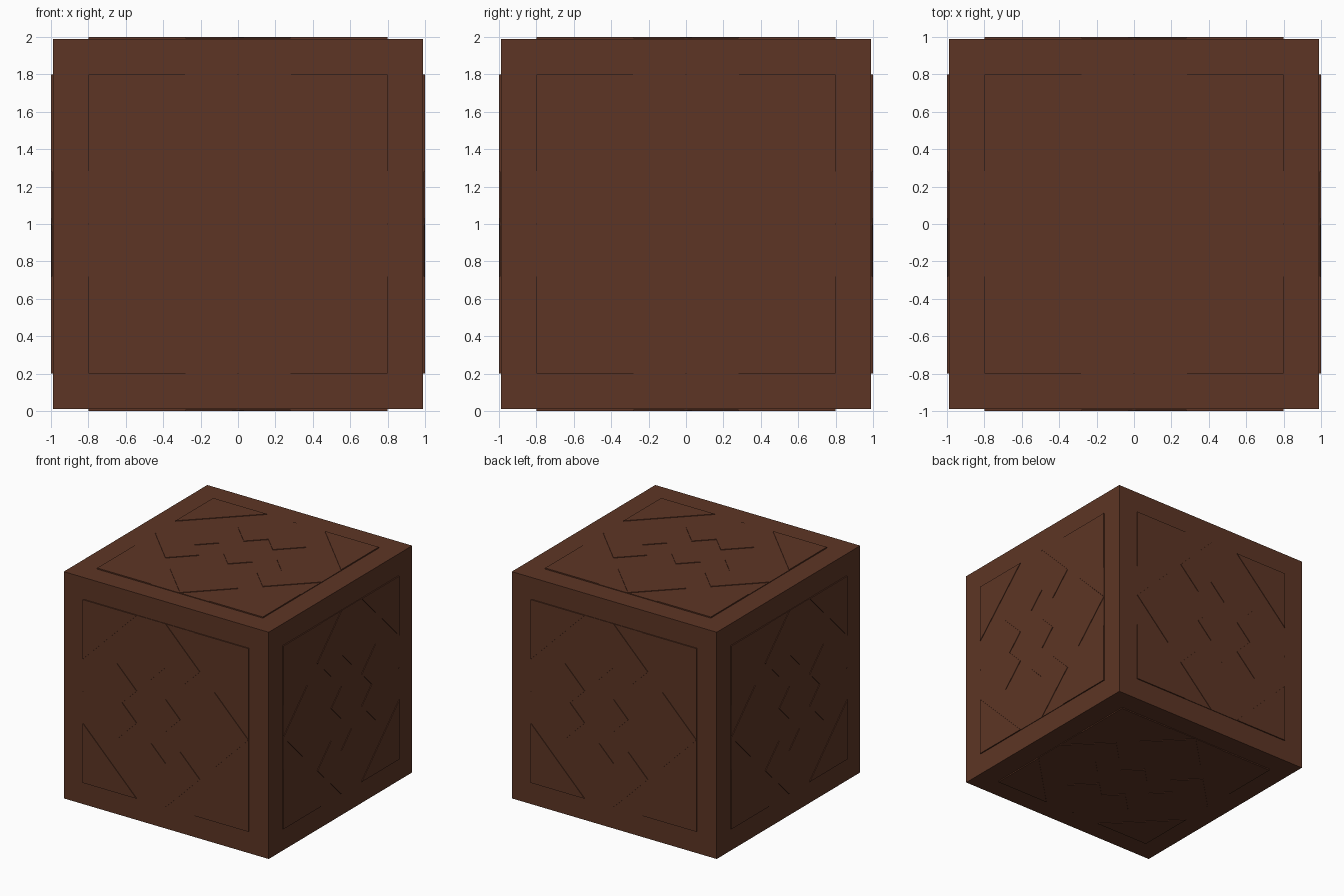
import bpy, bmesh
from math import pi
from mathutils import Matrix, Vector

if "Cube" in bpy.data.objects:
    bpy.data.objects.remove(bpy.data.objects["Cube"])

wood = bpy.data.materials.new("brown_wood")
wood.diffuse_color = (0.11, 0.036, 0.018, 1)
wood.use_nodes = True
wood.node_tree.nodes["Principled BSDF"].inputs["Base Color"].default_value = wood.diffuse_color

# orientation of each of the six faces (local +z points outward)
FACES = {
    "top": Matrix(),
    "bottom": Matrix.Rotation(pi, 4, 'X'),
    "front": Matrix.Rotation(pi / 2, 4, 'X'),
    "back": Matrix.Rotation(-pi / 2, 4, 'X'),
    "right": Matrix.Rotation(pi / 2, 4, 'Y'),
    "left": Matrix.Rotation(-pi / 2, 4, 'Y'),
}
CENTRE = Matrix.Translation((0, 0, 1))


def finish(bm, name):
    bmesh.ops.recalc_face_normals(bm, faces=bm.faces)
    mesh = bpy.data.meshes.new(name)
    bm.to_mesh(mesh)
    bm.free()
    mesh.materials.append(wood)
    bpy.context.collection.objects.link(bpy.data.objects.new(name, mesh))


def prism(bm, outline, low, high, matrix):
    base = bm.faces.new([bm.verts.new(matrix @ Vector((x, y, low))) for x, y in outline])
    top = bmesh.ops.extrude_face_region(bm, geom=[base])["geom"]
    offset = matrix.to_3x3() @ Vector((0, 0, high - low))
    bmesh.ops.translate(bm, vec=offset, verts=[v for v in top if isinstance(v, bmesh.types.BMVert)])


# main block
bm = bmesh.new()
bmesh.ops.create_cube(bm, size=1.98, matrix=CENTRE)
finish(bm, "block")

# relief outlines
panel = [(-.8, -.8), (.8, -.8), (.8, .8), (-.8, .8)]
chevron = [(0, .8), (-.33, .47), (-.14, .28), (0, .42), (.14, .28), (.33, .47)]
corner = [(.8, .8), (.28, .8), (.8, .28)]
diamond = [(.14, 0), (0, .14), (-.14, 0), (0, -.14)]

for side, turn in FACES.items():
    place = CENTRE @ turn
    # low square panel
    bm = bmesh.new()
    prism(bm, panel, .98, .995, place)
    finish(bm, side + "_panel")
    # raised inlay: chevrons, corner triangles and centre diamond
    bm = bmesh.new()
    for i in range(4):
        quarter = place @ Matrix.Rotation(i * pi / 2, 4, 'Z')
        prism(bm, chevron, .985, 1.0, quarter)
        prism(bm, corner, .985, 1.0, quarter)
    prism(bm, diamond, .985, 1.0, place)
    finish(bm, side + "_inlay")
